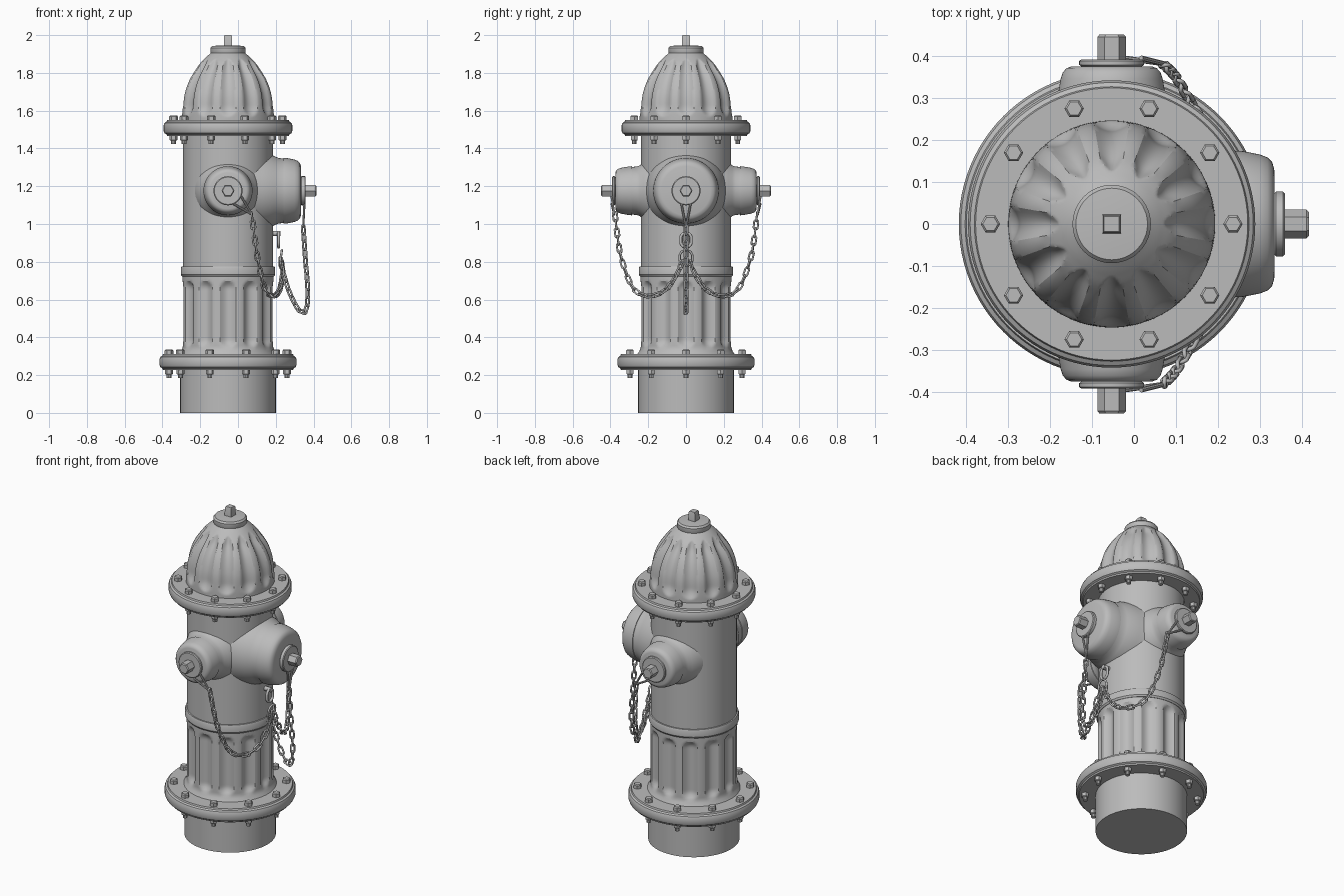
import bpy, bmesh
from math import pi, cos, sin, hypot, radians
from mathutils import Vector, Matrix

cube = bpy.data.objects.get("Cube")
if cube:
    bpy.data.objects.remove(cube)

iron = bpy.data.materials.new("cast_iron_grey")
iron.use_nodes = True
GREY = (0.5, 0.5, 0.5, 1)
iron.diffuse_color = GREY
iron.node_tree.nodes["Principled BSDF"].inputs["Base Color"].default_value = GREY

AXIS = -0.053          # x of the barrel's centre line
NOZZLE_Z = 1.176


def finish(name, bm, angle=32):
    bmesh.ops.remove_doubles(bm, verts=bm.verts, dist=1e-5)
    bmesh.ops.recalc_face_normals(bm, faces=bm.faces)
    mesh = bpy.data.meshes.new(name)
    bm.to_mesh(mesh)
    bm.free()
    mesh.materials.append(iron)
    for p in mesh.polygons:
        p.use_smooth = True
    mesh.set_sharp_from_angle(angle=radians(angle))
    obj = bpy.data.objects.new(name, mesh)
    bpy.context.collection.objects.link(obj)
    return obj


def spin(bm, profile, segs, matrix, flute=None):
    """Revolve (radius, height) points round local z."""
    rings = []
    for r, z in profile:
        ring = []
        for i in range(segs):
            a = 2 * pi * i / segs
            rr = r - (flute(a, z) if flute else 0)
            ring.append(bm.verts.new(matrix @ Vector((rr * cos(a), rr * sin(a), z))))
        rings.append(ring)
    for lo, hi in zip(rings, rings[1:]):
        for i in range(segs):
            j = (i + 1) % segs
            bm.faces.new((lo[i], lo[j], hi[j], hi[i]))


def lathe(name, profile, segs=96, matrix=None, flute=None):
    bm = bmesh.new()
    spin(bm, profile, segs, matrix or Matrix.Translation((AXIS, 0, 0)), flute)
    return finish(name, bm)


def smooth_path(points, steps):
    """Catmull-Rom curve through the points."""
    p = [Vector(q) for q in points]
    p = [2 * p[0] - p[1]] + p + [2 * p[-1] - p[-2]]
    out = []
    for a, b, c, d in zip(p, p[1:], p[2:], p[3:]):
        for k in range(steps):
            t = k / steps
            out.append(0.5 * (2 * b + (c - a) * t + (2 * a - 5 * b + 4 * c - d) * t ** 2
                              + (3 * b - a - 3 * c + d) * t ** 3))
    return out + [p[-2]]


def flutes(z0, z1, cap, depth, count=12, half=radians(10.5)):
    """Round-ended vertical grooves spaced evenly round the axis."""
    def cut(a, z):
        step = 2 * pi / count
        u = abs((a + step / 2) % step - step / 2) / half
        v = max(z0 + cap - z, z - z1 + cap, 0) / cap
        return depth * max(0, 1 - hypot(u, v) ** 2)
    return cut


# Foot, barrel and dome
lathe("foot_pipe", [(0, 0), (0.253, 0), (0.253, 0.25), (0, 0.25)])
lower = [(0.262, 0.3), (0.255, 0.315), (0.246, 0.328), (0.241, 0.345)]
lower += [(0.241, 0.345 + 0.385 * k / 36) for k in range(1, 37)]
lathe("fluted_lower_barrel", lower, 144, flute=flutes(0.345, 0.7, 0.045, 0.024))
lathe("barrel_band", [(0.23, 0.722), (0.243, 0.722), (0.25, 0.732), (0.25, 0.765),
                      (0.246, 0.775), (0.23, 0.775)])
lathe("upper_barrel", [(0.238, 0.76), (0.238, 1.48)])
dome = [(r, z) for r, z, _ in smooth_path(
    [(0.246, 1.54, 0), (0.244, 1.6, 0), (0.235, 1.685, 0), (0.207, 1.765, 0),
     (0.158, 1.84, 0), (0.12, 1.88, 0), (0.085, 1.91, 0)], 8)]
lathe("fluted_dome", dome, 144, flute=flutes(1.57, 1.875, 0.06, 0.022))
lathe("dome_cap", [(0.08, 1.9), (0.09, 1.9), (0.093, 1.906), (0.093, 1.932),
                   (0.085, 1.942), (0.04, 1.946), (0, 1.946)], 48)
lathe("top_nut", [(0.032, 1.94), (0.029, 1.993), (0.025, 2), (0, 2)], 4,
      Matrix.Translation((AXIS, 0, 0)) @ Matrix.Rotation(pi / 4, 4, "Z"))

# Flanges with their ten bolts
for label, z, r, bolt_r in (("lower", 0.228, 0.363, 0.312), ("upper", 1.467, 0.341, 0.288)):
    rim = [(-0.018, 0), (-0.015, 0.008), (-0.005, 0.014), (0, 0.026), (0, 0.056),
           (-0.005, 0.068), (-0.015, 0.074), (-0.018, 0.083)]
    lathe(label + "_flange", [(0.2, z)] + [(r + dr, z + dz) for dr, dz in rim]
          + [(0.2, z + 0.083)])
    bm = bmesh.new()
    for k in range(10):
        a = 2 * pi * k / 10
        m = Matrix.Translation((AXIS + bolt_r * cos(a), bolt_r * sin(a), z))
        spin(bm, [(0.023, 0.08), (0.023, 0.102), (0.018, 0.108), (0, 0.108)], 6, m)
        spin(bm, [(0.021, 0.002), (0.021, -0.021), (0.018, -0.024), (0, -0.024)], 6, m)
        spin(bm, [(0.013, 0), (0.013, -0.043), (0, -0.043)], 10, m)
    finish(label + "_flange_bolts", bm)


# Nozzles: each has a flared neck, a rounded cap, a disc and a hexagonal stem
def nozzle(name, direction, neck, cap, face, disc_top, tip):
    m = Matrix.Translation((AXIS, 0, NOZZLE_Z)) @ \
        Vector(direction).to_track_quat("Z", "Y").to_matrix().to_4x4()
    lathe(name + "_neck", neck, 72, m)
    lathe(name + "_cap", cap + [(0, face)], 72, m)
    lathe(name + "_disc", [(0.068, face - 0.004), (0.077, face + 0.003),
                           (0.077, disc_top - 0.004), (0.072, disc_top), (0, disc_top)], 48, m)
    lathe(name + "_stem", [(0.034, disc_top - 0.01), (0.034, tip - 0.006),
                           (0.029, tip), (0, tip)], 6, m)


small_neck = [(0.185, 0.13), (0.166, 0.19), (0.148, 0.225), (0.134, 0.245),
              (0.128, 0.262), (0.126, 0.29)]
small_cap = [(0.12, 0.284), (0.13, 0.286), (0.129, 0.3), (0.121, 0.345), (0.116, 0.36),
             (0.107, 0.37), (0.096, 0.374)]
big_neck = [(0.23, 0.08), (0.215, 0.13), (0.204, 0.18), (0.193, 0.222), (0.181, 0.25),
            (0.173, 0.27), (0.17, 0.3)]
big_cap = [(0.165, 0.292), (0.174, 0.294), (0.173, 0.312), (0.165, 0.352), (0.158, 0.37),
           (0.147, 0.381), (0.13, 0.386)]
nozzle("front_nozzle", (0, -1, 0), small_neck, small_cap, 0.375, 0.391, 0.45)
nozzle("back_nozzle", (0, 1, 0), small_neck, small_cap, 0.375, 0.391, 0.45)
nozzle("left_nozzle", (1, 0, 0), big_neck, big_cap, 0.387, 0.411, 0.468)


# Wire rods, rings and chains
def rod(bm, a, b, r=0.006):
    a, b = Vector(a), Vector(b)
    m = Matrix.Translation(a) @ (b - a).to_track_quat("Z", "Y").to_matrix().to_4x4()
    length = (b - a).length
    spin(bm, [(0, 0), (r, 0), (r, length), (0, length)], 8, m)


def link(bm, m, straight, r, wire, around=16):
    """Stadium-shaped ring in the local xy plane, stretched along x."""
    loops = []
    for i in range(around):
        a = 2 * pi * (i + 0.5) / around
        shift = straight if cos(a) > 0 else -straight
        loops.append([bm.verts.new(m @ Vector(
            (shift + (r + wire * cos(t)) * cos(a), (r + wire * cos(t)) * sin(a), wire * sin(t))))
            for t in (2 * pi * k / 8 for k in range(8))])
    for i in range(around):
        p, q = loops[i], loops[(i + 1) % around]
        for k in range(8):
            n = (k + 1) % 8
            bm.faces.new((p[k], q[k], q[n], p[n]))


def chain(name, points, pitch=0.041):
    path = smooth_path(points, 40)
    spots, walked = [path[0]], 0
    for a, b in zip(path, path[1:]):
        walked += (b - a).length
        if walked >= pitch:
            spots.append(b)
            walked = 0
    bm = bmesh.new()
    for i, (a, b) in enumerate(zip(spots, spots[1:])):
        m = Matrix.Translation((a + b) / 2) @ (b - a).to_track_quat("X", "Z").to_matrix().to_4x4()
        link(bm, m @ Matrix.Rotation(pi / 4 + pi / 2 * (i % 2), 4, "X"), 0.014, 0.011, 0.0052)
    finish(name, bm, 60)


for side, s in (("front", -1), ("back", 1)):
    chain(side + "_chain", [(0.072, s * 0.377, 1.06), (0.088, s * 0.362, 0.93),
                            (0.105, s * 0.34, 0.81), (0.14, s * 0.28, 0.66),
                            (0.185, s * 0.2, 0.618), (0.22, s * 0.11, 0.65),
                            (0.235, s * 0.045, 0.74), (0.225, s * 0.012, 0.83)])
    bm = bmesh.new()
    for off in (-0.02, 0.02):
        rod(bm, (AXIS + 0.05 + off, s * 0.394, NOZZLE_Z - 0.05 + off), (0.074, s * 0.38, 1.05))
    finish(side + "_chain_hook", bm)

chain("left_chain", [(0.345, 0, 0.99), (0.357, 0, 0.81), (0.369, 0, 0.66),
                     (0.365, 0, 0.56), (0.342, 0, 0.524), (0.305, 0, 0.57),
                     (0.268, 0, 0.65), (0.238, 0, 0.75), (0.222, 0, 0.84)])
bm = bmesh.new()
for y in (-0.025, 0.025):
    rod(bm, (0.352, y, NOZZLE_Z - 0.065), (0.345, 0, 0.98))
finish("left_chain_hook", bm)

# Anchor eye on the barrel and the ring that gathers the chains
bm = bmesh.new()
upright = Matrix.Rotation(pi / 2, 4, "Y")
link(bm, Matrix.Translation((0.215, 0, 0.915)) @ upright, 0.01, 0.028, 0.008, 24)
link(bm, Matrix.Translation((0.226, 0, 0.82)) @ Matrix.Rotation(0.15, 4, "Y") @ upright,
     0.008, 0.034, 0.006, 24)
rod(bm, (0.17, 0, 0.95), (0.225, 0, 0.95), 0.014)
finish("chain_anchor", bm, 60)
